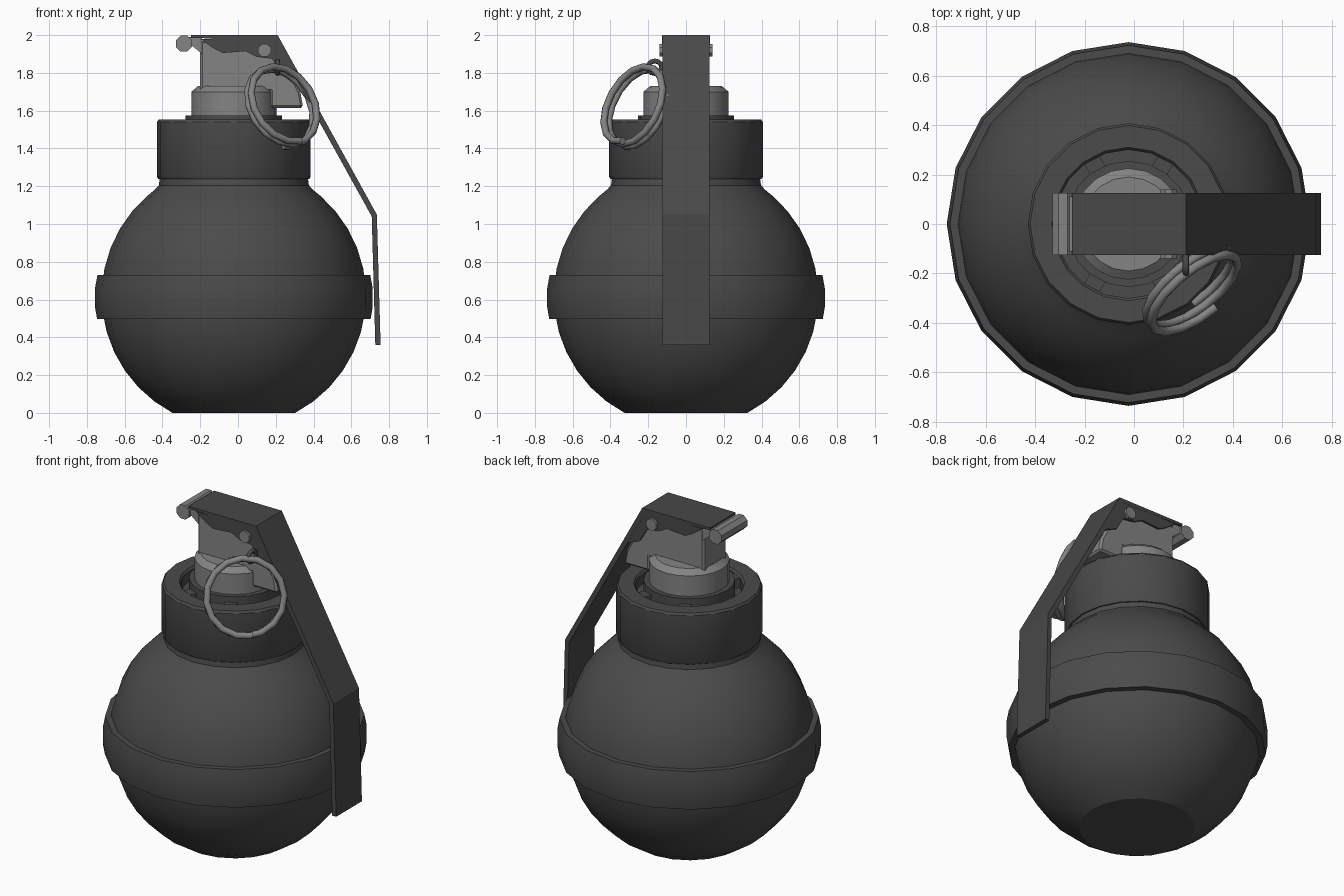
import bpy, math
from math import sin, cos, pi, radians
from mathutils import Vector

if "Cube" in bpy.data.objects:
    bpy.data.objects.remove(bpy.data.objects["Cube"])

CX = -0.022   # body axis


def material(name, v):
    m = bpy.data.materials.new(name)
    m.diffuse_color = (v, v, v, 1)
    m.use_nodes = True
    m.node_tree.nodes["Principled BSDF"].inputs["Base Color"].default_value = m.diffuse_color
    return m


DARK = material("dark_paint", 0.07)
LEVER = material("lever_paint", 0.065)
METAL = material("bare_metal", 0.23)


def make(name, verts, faces, mat, angle=None):
    me = bpy.data.meshes.new(name)
    me.from_pydata(verts, [], faces)
    ob = bpy.data.objects.new(name, me)
    bpy.context.collection.objects.link(ob)
    me.materials.append(mat)
    bpy.ops.object.select_all(action='DESELECT')
    ob.select_set(True)
    bpy.context.view_layer.objects.active = ob
    bpy.ops.object.mode_set(mode='EDIT')
    bpy.ops.mesh.select_all(action='SELECT')
    bpy.ops.mesh.normals_make_consistent(inside=False)
    bpy.ops.object.mode_set(mode='OBJECT')
    if angle:
        bpy.ops.object.shade_smooth_by_angle(angle=radians(angle))
    return ob


def lathe(name, profile, mat, n=20, angle=30, closed=False):
    """Revolve (radius, z) points about the body axis."""
    verts = [(CX + r * cos(2 * pi * i / n), r * sin(2 * pi * i / n), z)
             for r, z in profile for i in range(n)]
    k = len(profile)
    faces = [(j * n + i, j * n + (i + 1) % n,
              (j + 1) % k * n + (i + 1) % n, (j + 1) % k * n + i)
             for j in range(k if closed else k - 1) for i in range(n)]
    if not closed:
        faces += [tuple(range(n)), tuple(range((k - 1) * n, k * n))]
    return make(name, verts, faces, mat, angle)


def prism(name, pts, y0, y1, mat):
    """Extrude an (x, z) outline along y."""
    n = len(pts)
    verts = [(x, y, z) for y in (y0, y1) for x, z in pts]
    faces = [tuple(range(n)), tuple(range(n, 2 * n))]
    faces += [(i, (i + 1) % n, n + (i + 1) % n, n + i) for i in range(n)]
    return make(name, verts, faces, mat)


def tube(name, path, r, mat, closed=False, sides=8):
    """Sweep a round section along a path."""
    cu = bpy.data.curves.new(name, 'CURVE')
    cu.dimensions = '3D'
    cu.bevel_depth = r
    cu.bevel_resolution = sides // 4
    cu.use_fill_caps = True
    sp = cu.splines.new('POLY')
    sp.points.add(len(path) - 1)
    for p, co in zip(sp.points, path):
        p.co = (*co, 1)
    sp.use_cyclic_u = closed
    cu.materials.append(mat)
    ob = bpy.data.objects.new(name, cu)
    bpy.context.collection.objects.link(ob)
    return ob


# round body with flat base and short neck
R, ZC = 0.70, 0.62
a0, a1 = -math.asin(ZC / R), radians(49)
body = [(R * cos(a0 + (a1 - a0) * i / 12), ZC + R * sin(a0 + (a1 - a0) * i / 12))
        for i in range(13)]
body += [(0.42, 1.18), (0.397, 1.205), (0.39, 1.26)]
lathe("body", body, DARK)

# belt round the middle
lathe("belt", [(0.68, 0.497), (0.724, 0.497), (0.735, 0.56), (0.735, 0.66),
               (0.722, 0.73), (0.68, 0.73)], DARK, closed=True)

# hollow collar with ribs in its recess
lathe("collar", [(0.36, 1.238), (0.40, 1.238), (0.407, 1.25), (0.407, 1.54),
                 (0.398, 1.553), (0.31, 1.553), (0.30, 1.54), (0.30, 1.48),
                 (0.2, 1.48), (0.2, 1.238)], DARK, closed=True)
for i, deg in enumerate((60, 120, 240, 300)):
    bpy.ops.mesh.primitive_cube_add(size=1, location=(
        CX + 0.28 * cos(radians(deg)), 0.28 * sin(radians(deg)), 1.51),
        rotation=(0, 0, radians(deg)))
    rib = bpy.context.object
    rib.name = f"collar_rib_{i + 1}"
    rib.scale = (0.06, 0.07, 0.06)
    rib.data.materials.append(DARK)

# flange and metal cap
lathe("flange", [(0.255, 1.47), (0.255, 1.575), (0.2, 1.575)], DARK)
lathe("cap", [(0.225, 1.56), (0.225, 1.70), (0.19, 1.73)], METAL)

# block carrying the lever, with its lower arm
block = prism("block", [(-0.2, 1.70), (0.17, 1.70), (0.17, 1.615), (0.345, 1.615),
                        (0.33, 1.70), (0.19, 1.97), (-0.2, 1.97)], -0.112, 0.112, METAL)
bev = block.modifiers.new("edges", 'BEVEL')
bev.width = 0.012
bev.segments = 1

# bent lever
prism("lever", [(-0.25, 2.0), (0.21, 2.0), (0.735, 1.05), (0.755, 0.36),
                (0.727, 0.36), (0.708, 1.04), (0.19, 1.975), (-0.25, 1.985)],
      -0.125, 0.125, LEVER)

# scalloped cheeks on both sides of the lever
cheek = [(-0.2, 1.98), (-0.13, 1.93), (-0.08, 1.905), (0.04, 1.915), (0.10, 1.885),
         (0.18, 1.875), (0.23, 1.79), (0.30, 1.76), (0.322, 1.76), (0.2, 1.985)]
for side, s in (("front", -1), ("back", 1)):
    prism(f"lever_cheek_{side}", cheek, s * 0.108, s * 0.124, LEVER)


# hinge roller and cross pin
def rod(name, x, z, r, half):
    prism(name, [(x + r * cos(pi / 8 + pi * i / 4), z + r * sin(pi / 8 + pi * i / 4))
                 for i in range(8)], -half, half, METAL)


rod("hinge_roller", -0.287, 1.955, 0.046, 0.126)
prism("hinge_web", [(-0.27, 1.965), (-0.19, 1.90), (-0.19, 1.985), (-0.26, 1.99)],
      -0.112, 0.112, METAL)
rod("cross_pin", 0.14, 1.92, 0.037, 0.14)

# small eye holding the pull ring
tube("pin_eye", [(0.21, -0.165 + 0.037 * cos(2 * pi * i / 12),
                  1.83 + 0.033 * sin(2 * pi * i / 12)) for i in range(12)],
     0.013, LEVER, closed=True)

# two-turn split pull ring
h = radians(38)
u = Vector((cos(h), sin(h), 0))
v = Vector((-0.38 * sin(h), 0.38 * cos(h), 0.925))
n = u.cross(v)
centre = Vector((0.235, -0.265, 1.625))
path = []
for i in range(33):
    a = -pi / 2 - 0.15 + (4 * pi + 0.3) * i / 32
    path.append(centre + 0.218 * (cos(a) * u + sin(a) * v) + n * (0.036 * (i / 32 - 0.5) * 2))
tube("pull_ring", path, 0.019, METAL)
